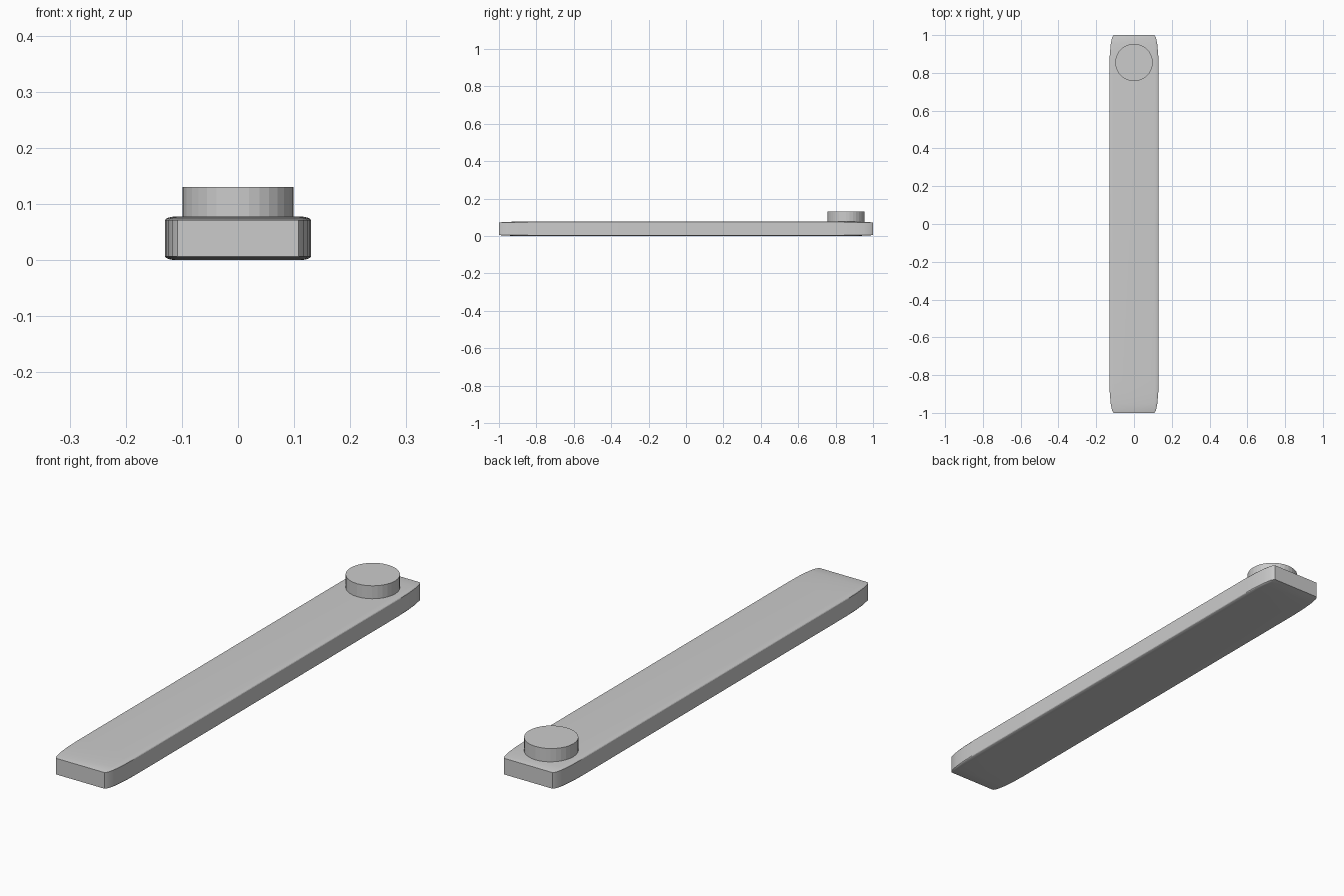
import bpy, bmesh
from mathutils import Matrix, Vector

if "Cube" in bpy.data.objects:
    bpy.data.objects.remove(bpy.data.objects["Cube"])


def add_object(name, bm):
    mesh = bpy.data.meshes.new(name)
    bm.to_mesh(mesh)
    bm.free()
    obj = bpy.data.objects.new(name, mesh)
    bpy.context.collection.objects.link(obj)
    return obj


# Long bar: a rounded cube stretched lengthwise, so its ends taper gently
bm = bmesh.new()
bmesh.ops.create_cube(bm, size=2)
bmesh.ops.bevel(bm, geom=bm.edges[:], offset=0.17, offset_type='OFFSET',
                segments=4, profile=0.5, affect='EDGES')
bmesh.ops.scale(bm, vec=Vector((0.13, 1.0, 0.039)), verts=bm.verts)
bmesh.ops.translate(bm, vec=Vector((0, 0, 0.039)), verts=bm.verts)
bar = add_object("bar", bm)
bpy.context.view_layer.objects.active = bar
bar.select_set(True)
bpy.ops.object.shade_smooth_by_angle(angle=0.52)

# Round flat-faced knob on the back end
bm = bmesh.new()
bmesh.ops.create_cone(bm, cap_ends=True, segments=32, radius1=0.099, radius2=0.099,
                      depth=0.06, matrix=Matrix.Translation((0, 0.855, 0.10)))
add_object("knob", bm)
